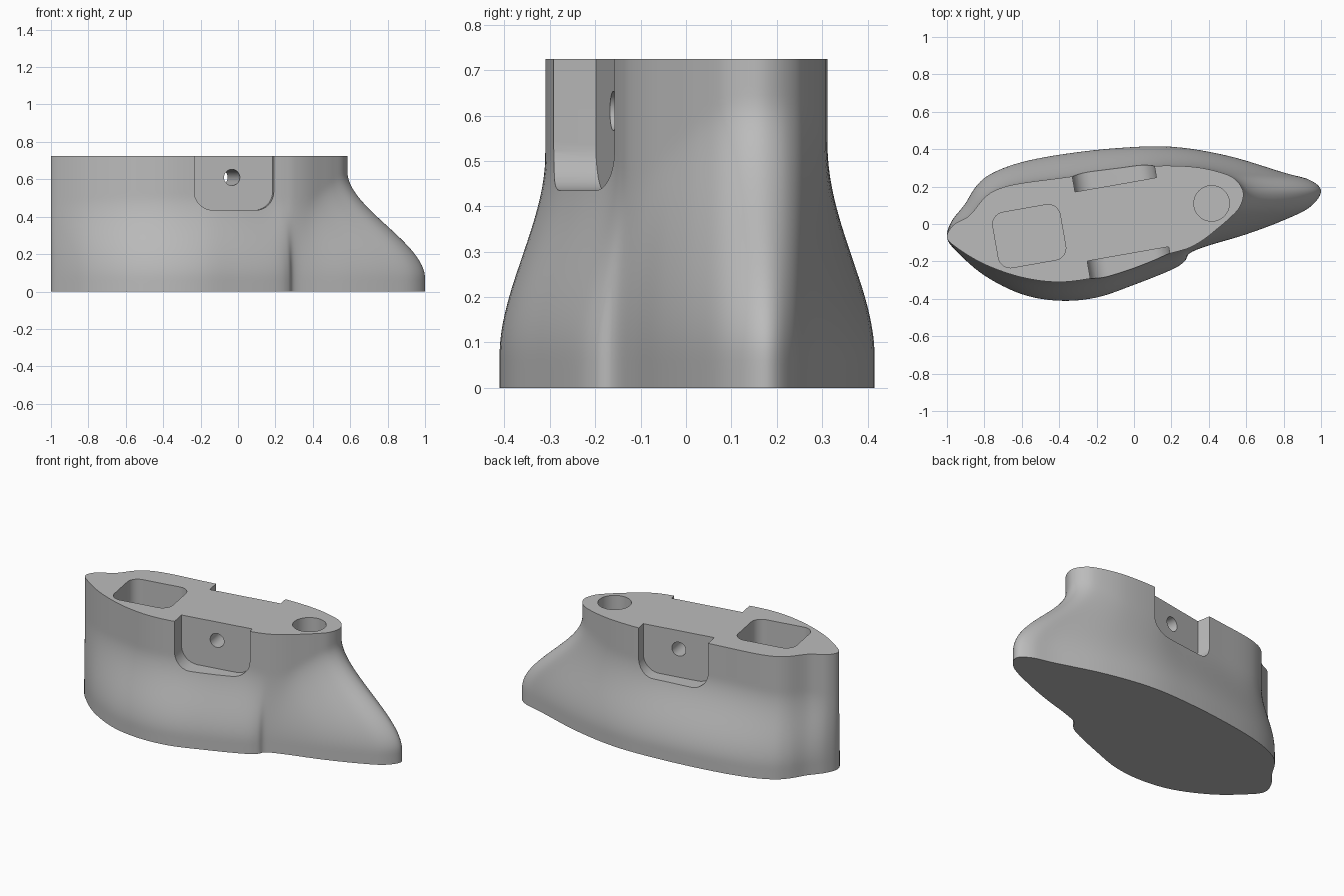
import bpy, bmesh, math
from mathutils import Vector, Matrix

cube = bpy.data.objects.get("Cube")
if cube:
    bpy.data.objects.remove(cube, do_unlink=True)

HEIGHT = 0.725
TILT = math.radians(10)
CENTRE = Vector((-0.065, 0.025, 0))

grey = bpy.data.materials.new("plain grey")
grey.use_nodes = True
COLOUR = (0.5, 0.5, 0.5, 1)
grey.diffuse_color = COLOUR
grey.node_tree.nodes["Principled BSDF"].inputs["Base Color"].default_value = COLOUR

# Foot outline and rim outline, point for point, starting at the thin tip
FOOT = [(-1, -.07), (-.95, -.145), (-.8, -.275), (-.6, -.375), (-.4, -.41),
        (-.2, -.393), (0, -.325), (.2, -.245), (.27, -.2), (.3, -.155),
        (.4, -.115), (.6, -.055), (.8, .02), (.94, .09), (1, .175),
        (.94, .235), (.8, .275), (.5, .365), (.2, .413), (-.1, .405),
        (-.4, .37), (-.62, .325), (-.77, .265), (-.845, .2), (-.905, .105),
        (-.975, .015)]
RIM = [(-1, -.07), (-.95, -.125), (-.8, -.215), (-.6, -.285), (-.4, -.31),
       (-.2, -.285), (-.02, -.235), (.15, -.17), (.24, -.145), (.3, -.125),
       (.37, -.085), (.44, -.03), (.51, .03), (.565, .09), (.585, .165),
       (.55, .23), (.48, .27), (.32, .305), (.1, .31), (-.1, .285),
       (-.4, .245), (-.62, .215), (-.73, .185), (-.8, .14), (-.88, .045),
       (-.965, -.005)]


def smooth_loop(points, steps=6):
    """Closed smooth curve through the given points."""
    pts = [Vector(p) for p in points]
    n = len(pts)
    loop = []
    for i in range(n):
        a, b, c, d = (pts[(i + k) % n] for k in (-1, 0, 1, 2))
        for s in range(steps):
            t = s / steps
            loop.append(0.5 * (2 * b + (c - a) * t
                               + (2 * a - 5 * b + 4 * c - d) * t ** 2
                               + (3 * b - a - 3 * c + d) * t ** 3))
    return loop


def finish(bm, name):
    bmesh.ops.recalc_face_normals(bm, faces=bm.faces)
    mesh = bpy.data.meshes.new(name)
    bm.to_mesh(mesh)
    bm.free()
    mesh.materials.append(grey)
    obj = bpy.data.objects.new(name, mesh)
    bpy.context.collection.objects.link(obj)
    return obj


def loft(foot, rim, rows):
    """Wall that swells from the rim outline down to the foot outline."""
    bm = bmesh.new()
    rings = []
    for r in range(rows + 1):
        z = HEIGHT * r / rows
        ring = []
        for low, high in zip(foot, rim):
            spread = min(1, (low - high).length / 0.4)
            end = 0.47 + 0.17 * spread
            u = max(0, min(1, (z - 0.07) / (end - 0.07)))
            p = low.lerp(high, u * u * (3 - 2 * u))
            ring.append(bm.verts.new((p.x, p.y, z)))
        rings.append(ring)
    n = len(foot)
    for a, b in zip(rings, rings[1:]):
        for i in range(n):
            j = (i + 1) % n
            bm.faces.new((a[i], a[j], b[j], b[i]))
    bm.faces.new(rings[0][::-1])
    bm.faces.new(rings[-1])
    return finish(bm, "fairing_body")


def rounded_block(name, width, depth, height, radius, matrix):
    """Rounded rectangle in local xy, extruded along local z from zero."""
    bm = bmesh.new()
    verts = []
    corners = [(1, 1), (-1, 1), (-1, -1), (1, -1)]
    for q, (sx, sy) in enumerate(corners):
        for k in range(11):
            a = math.pi / 2 * (q + k / 10)
            verts.append(bm.verts.new((sx * (width / 2 - radius) + radius * math.cos(a),
                                       sy * (depth / 2 - radius) + radius * math.sin(a), 0)))
    face = bm.faces.new(verts)
    new = bmesh.ops.extrude_face_region(bm, geom=[face])["geom"]
    moved = [v for v in new if isinstance(v, bmesh.types.BMVert)]
    bmesh.ops.translate(bm, verts=moved, vec=(0, 0, height))
    bmesh.ops.transform(bm, matrix=matrix, verts=bm.verts)
    return finish(bm, name)


def cylinder(name, radius, length, matrix):
    bm = bmesh.new()
    bmesh.ops.create_cone(bm, cap_ends=True, segments=48, radius1=radius,
                          radius2=radius, depth=length, matrix=matrix)
    return finish(bm, name)


body = loft(smooth_loop(FOOT), smooth_loop(RIM), 36)
turn = Matrix.Rotation(TILT, 4, 'Z')
upright = Matrix.Rotation(math.pi / 2, 4, 'X')
cutters = []

# Rounded rectangular pocket and round socket in the top face
cutters.append(rounded_block("pocket_cutter", 0.365, 0.3, 0.6, 0.065,
                             Matrix.Translation((-0.56, -0.065, 0.32)) @ turn))
cutters.append(cylinder("socket_cutter", 0.095, 0.8,
                        Matrix.Translation((0.415, 0.11, 0.72))))

# Matching recesses on both flanks, open at the top
for name, side in (("front", 0), ("back", math.pi)):
    place = (Matrix.Translation(CENTRE) @ turn @ Matrix.Rotation(side, 4, 'Z')
             @ Matrix.Translation((0, -0.188, 0.835)) @ upright)
    cutters.append(rounded_block(name + "_recess_cutter", 0.442, 0.8, 0.5, 0.1, place))

# Cross bolt hole joining the two recesses
cutters.append(cylinder("bolt_hole_cutter", 0.043, 0.9,
                        Matrix.Translation(CENTRE + Vector((0, 0, 0.61))) @ turn @ upright))

bpy.ops.object.select_all(action='DESELECT')
bpy.context.view_layer.objects.active = body
body.select_set(True)
for cutter in cutters:
    cutter.hide_render = True
    mod = body.modifiers.new(cutter.name, 'BOOLEAN')
    mod.operation = 'DIFFERENCE'
    mod.solver = 'EXACT'
    mod.object = cutter
    bpy.ops.object.modifier_apply(modifier=mod.name)
    bpy.data.objects.remove(cutter, do_unlink=True)

bpy.ops.object.shade_smooth_by_angle(angle=math.radians(35))
